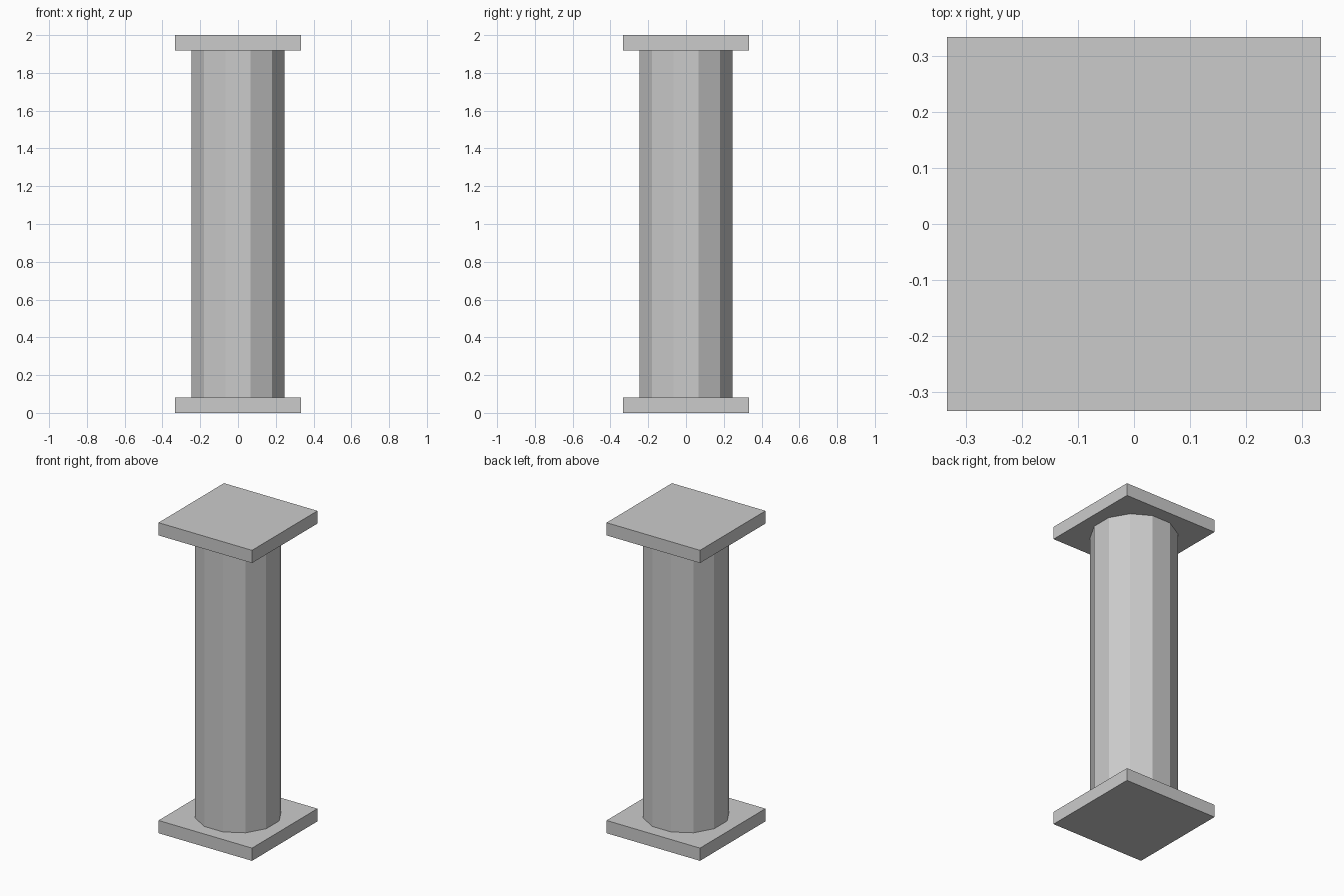
import bpy
from math import radians

if "Cube" in bpy.data.objects:
    bpy.data.objects.remove(bpy.data.objects["Cube"])

HEIGHT = 2.0
PLATE_SIDE = 0.666
PLATE_THICK = 0.082
SHAFT_RADIUS = 0.256


def add_plate(name, z):
    bpy.ops.mesh.primitive_cube_add(size=1, location=(0, 0, z))
    plate = bpy.context.object
    plate.name = name
    plate.scale = (PLATE_SIDE, PLATE_SIDE, PLATE_THICK)
    bpy.ops.object.transform_apply(location=False, rotation=False, scale=True)


# Square slabs at the foot and the head
add_plate("base_plate", PLATE_THICK / 2)
add_plate("top_plate", HEIGHT - PLATE_THICK / 2)

# Twelve-sided shaft, turned so a flat side faces the front
bpy.ops.mesh.primitive_cylinder_add(
    vertices=12, radius=SHAFT_RADIUS, depth=HEIGHT - 2 * PLATE_THICK,
    end_fill_type='NOTHING', location=(0, 0, HEIGHT / 2),
    rotation=(0, 0, radians(15)))
bpy.context.object.name = "column_shaft"
